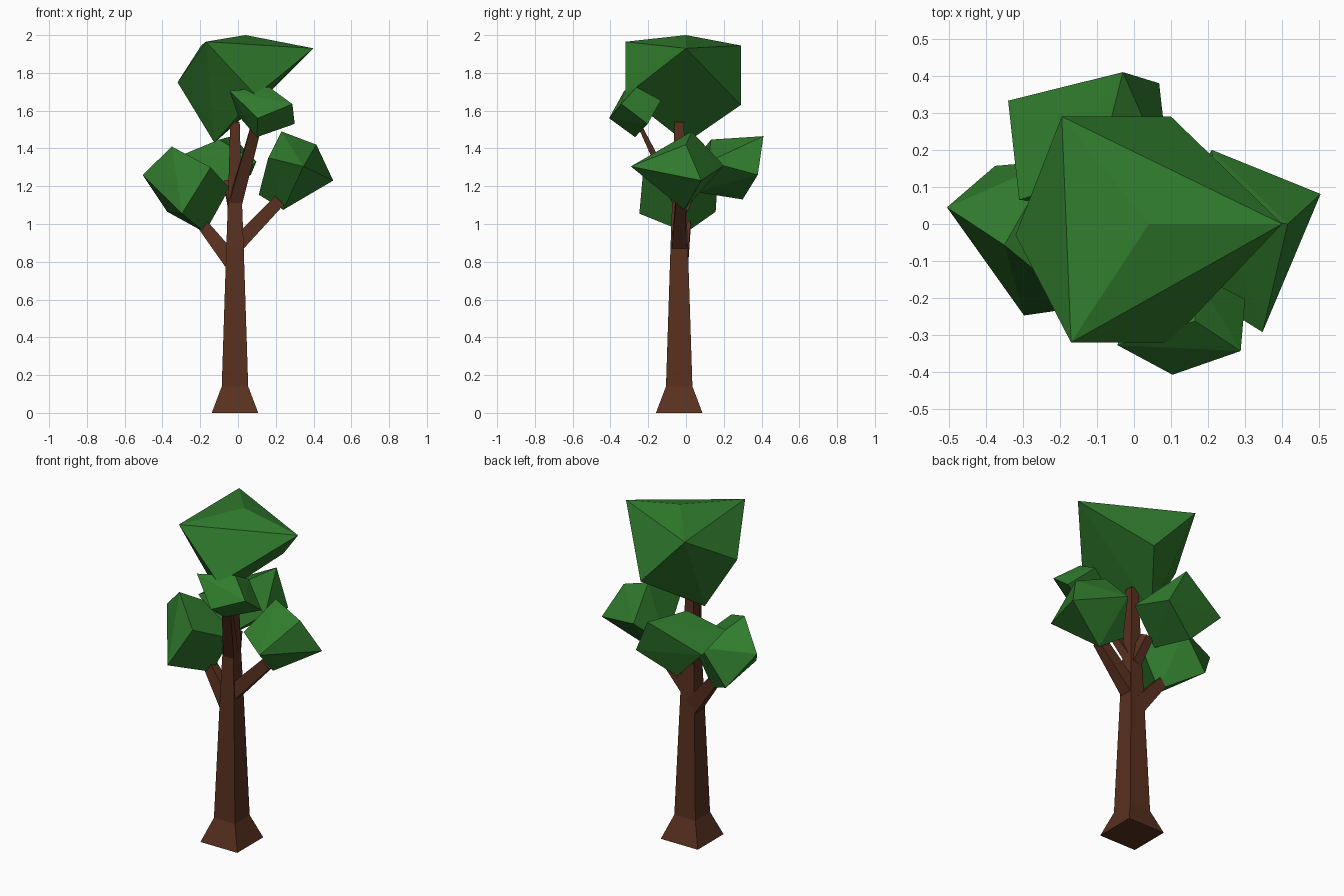
import bpy, bmesh
from mathutils import Vector

if "Cube" in bpy.data.objects:
    bpy.data.objects.remove(bpy.data.objects["Cube"])


def material(name, rgb):
    m = bpy.data.materials.new(name)
    m.diffuse_color = (*rgb, 1)
    m.use_nodes = True
    m.node_tree.nodes["Principled BSDF"].inputs["Base Color"].default_value = m.diffuse_color
    return m


BARK = material("bark", (0.10, 0.030, 0.014))
LEAF = material("leaf", (0.030, 0.20, 0.026))


def finish(name, bm, mat):
    bmesh.ops.recalc_face_normals(bm, faces=bm.faces)
    me = bpy.data.meshes.new(name)
    bm.to_mesh(me)
    bm.free()
    me.materials.append(mat)
    bpy.context.collection.objects.link(bpy.data.objects.new(name, me))


def loft(name, rings):
    """Join rings of four points into a closed bark solid."""
    bm = bmesh.new()
    vs = [[bm.verts.new(p) for p in ring] for ring in rings]
    for a, b in zip(vs, vs[1:]):
        for i in range(4):
            j = (i + 1) % 4
            bm.faces.new((a[i], a[j], b[j], b[i]))
    bm.faces.new(vs[0])
    bm.faces.new(vs[-1])
    finish(name, bm, BARK)


def branch(name, start, end, side, size0, size1):
    """Tapered four-sided limb; sizes are (along side, across side)."""
    a, b = Vector(start), Vector(end)
    d = (b - a).normalized()
    s = Vector(side)
    s = (s - d * s.dot(d)).normalized()
    t = d.cross(s)
    loft(name, [[c + s * (w * i / 2) + t * (h * j / 2)
                 for i, j in ((-1, -1), (1, -1), (1, 1), (-1, 1))]
                for c, (w, h) in ((a, size0), (b, size1))])


def foliage(name, corners):
    """Convex skewed block around eight corners, merged where nearly flat."""
    bm = bmesh.new()
    for p in corners:
        bm.verts.new(p)
    bmesh.ops.convex_hull(bm, input=bm.verts)
    bmesh.ops.dissolve_limit(bm, angle_limit=0.03, verts=bm.verts, edges=bm.edges)
    finish(name, bm, LEAF)


# Trunk: square sections with a flared foot
sections = [(0, 0.123), (0.14, 0.070), (0.88, 0.046), (1.12, 0.037), (1.54, 0.025)]
loft("trunk", [[(-0.016 + h * i, -0.036 + h * j, z)
                for i, j in ((-1, -1), (1, -1), (1, 1), (-1, 1))]
               for z, h in sections])

# Branches
branch("right_branch", (-0.01, -0.035, 0.885), (0.22, -0.03, 1.125), (0, 1, 0), (0.08, 0.08), (0.05, 0.065))
branch("left_branch", (-0.02, -0.03, 0.785), (-0.19, 0.0, 1.0), (0, 1, 0), (0.08, 0.09), (0.05, 0.06))
branch("front_branch", (-0.015, -0.045, 1.11), (0.10, -0.25, 1.53), (1, 0, 0), (0.07, 0.05), (0.055, 0.02))
branch("back_branch", (-0.02, -0.025, 1.08), (-0.05, 0.05, 1.22), (1, 0, 0), (0.06, 0.07), (0.05, 0.06))

# Foliage blocks
foliage("crown_foliage", [
    (-0.17, -0.32, 1.965), (0.04, 0, 2.0), (0.40, 0, 1.93), (0.095, -0.32, 1.68),
    (-0.32, -0.03, 1.75), (-0.195, 0.29, 1.945), (0.10, 0.29, 1.63), (-0.125, 0, 1.43)])
foliage("left_foliage", [
    (-0.505, 0.045, 1.26), (-0.35, -0.057, 1.41), (-0.145, -0.225, 1.30), (-0.297, -0.247, 1.055),
    (-0.375, 0.157, 1.065), (-0.22, 0.17, 1.27), (-0.045, 0, 1.19), (-0.175, 0, 0.955)])
foliage("right_foliage", [
    (0.23, 0.03, 1.49), (0.415, 0, 1.42), (0.347, -0.292, 1.305), (0.16, -0.175, 1.35),
    (0.21, 0.20, 1.31), (0.504, 0.081, 1.23), (0.24, -0.01, 1.075), (0.11, 0.04, 1.155)])
foliage("back_foliage", [
    (-0.34, 0.333, 1.32), (-0.03, 0.41, 1.465), (-0.10, 0.132, 1.447), (-0.31, 0.065, 1.36),
    (-0.15, 0.30, 1.13), (0.068, 0.38, 1.26), (0.097, 0.12, 1.33), (-0.105, 0.05, 1.17)])
foliage("front_foliage", [
    (-0.045, -0.327, 1.705), (0.104, -0.407, 1.56), (0.288, -0.343, 1.635), (0.165, -0.262, 1.725),
    (0.0, -0.20, 1.575), (0.10, -0.27, 1.46), (0.30, -0.203, 1.53), (0.165, -0.133, 1.655)])
